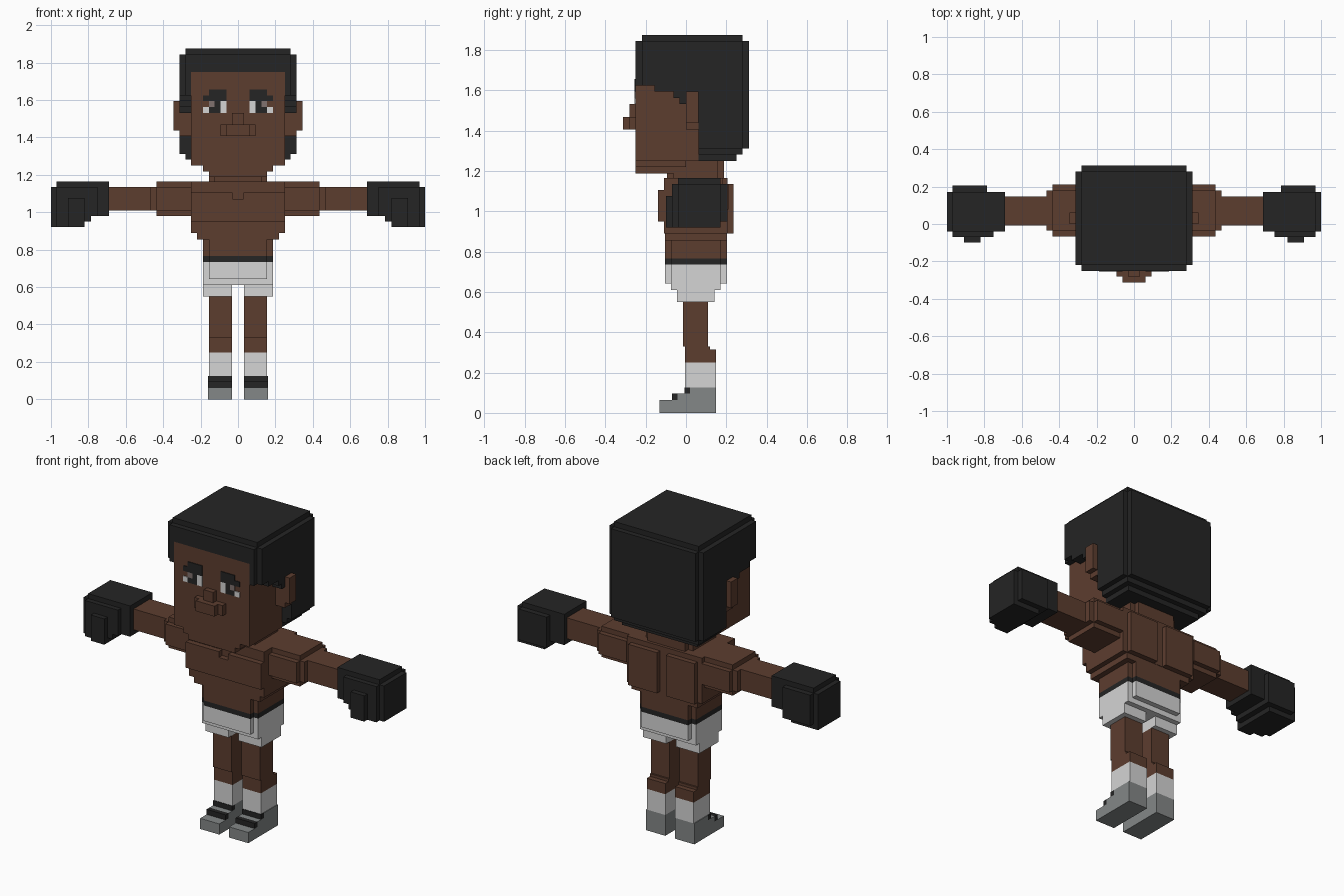
import bpy, bmesh

U = 1 / 32  # one voxel


def material(name, rgb):
    m = bpy.data.materials.new(name)
    m.diffuse_color = (*rgb, 1)
    return m


SKIN = material("brown skin", (0.108, 0.047, 0.028))
BLACK = material("black", (0.018, 0.018, 0.018))
WHITE = material("off white", (0.66, 0.66, 0.66))
GREY = material("shoe grey", (0.23, 0.245, 0.245))
IRIS = material("iris grey", (0.22, 0.17, 0.16))


def blocks(name, mat, boxes, mirror=False, scale=1.0):
    """One object made of boxes (x0, x1, y0, y1, z0, z1), optionally mirrored in x."""
    bm = bmesh.new()
    for x0, x1, y0, y1, z0, z1 in boxes:
        for s in ((1, -1) if mirror else (1,)):
            vs = bmesh.ops.create_cube(bm, size=1)["verts"]
            for v in vs:
                v.co = (s * (x1 if v.co.x * s > 0 else x0) * scale,
                        (y1 if v.co.y > 0 else y0) * scale,
                        (z1 if v.co.z > 0 else z0) * scale)
    me = bpy.data.meshes.new(name)
    bm.to_mesh(me)
    bm.free()
    me.materials.append(mat)
    ob = bpy.data.objects.new(name, me)
    bpy.context.collection.objects.link(ob)
    return ob


def wide(w, *rest):
    """Box centred on x = 0 with half width w."""
    return (-w, w, *rest)


# Head, in voxel units
blocks("face", SKIN, [wide(8, -8, 2, 40, 56), wide(6, -8, 0, 39, 40),
                      wide(5, -8, -2, 38, 39)], scale=U)
blocks("nose_and_mouth", SKIN, [wide(1, -9, -8, 47, 49), wide(3, -9, -8, 45, 47),
                                wide(2, -10, -9, 45, 47)], scale=U)
blocks("ear", SKIN, [(8, 10, 0, 2, 45, 51), (10, 11, 0, 2, 46, 51)], True, U)
blocks("neck", SKIN, [wide(5, -2, 5, 36, 40), wide(4, -3, 6, 36, 40)], scale=U)

# Hair: cap, back of head and stepped sides
blocks("hair_cap", BLACK, [wide(9, -7, 9, 59, 60), wide(9, -8, 10, 56, 59),
                           wide(10, -7, 9, 56, 59)], scale=U)
blocks("hair_back", BLACK, [wide(9, 2, 10, 42, 56), wide(10, 2, 9, 42, 56),
                            wide(9, 2, 9, 41, 42), wide(8, 2, 8, 40, 41)], scale=U)
blocks("hair_side", BLACK, [(8, 9, -8, -7, 52, 56), (8, 10, -7, -5, 52, 56),
                            (8, 10, -5, -2, 51, 56), (8, 10, -2, -1, 50, 56),
                            (8, 10, -1, 0, 49, 56), (8, 10, 0, 2, 51, 56)], True, U)


# Eyes: thin plates on the face, (x0, x1, z0, z1)
def eye(name, mat, cells):
    blocks(name, mat, [(a, b, -8.15, -8, c, d) for a, b, c, d in cells], True, U)


eye("brow_and_pupil", BLACK, [(2, 5, 52, 53), (2, 6, 51, 52), (3, 4, 49, 51)])
eye("eye_white", WHITE, [(2, 3, 49, 51), (5, 6, 49, 50)])
eye("iris", IRIS, [(4, 5, 50, 51)])
eye("lower_iris", BLACK, [(4, 5, 49, 50)])

# Torso
blocks("chest", SKIN, [wide(.25, -.108, .205, .89, 1.165),
                       wide(.22, -.105, .203, .855, .89),
                       wide(.187, -.075, .172, .765, .855),
                       wide(.156, -.105, .203, .765, .855)])
blocks("pectoral", SKIN, [(.03, .25, -.14, -.108, .95, 1.105),
                          (0, .03, -.14, -.108, .95, 1.07)], True)
blocks("back_muscle", SKIN, [(.03, .22, .205, .235, .89, 1.135)], True)

# Arms and gloves
blocks("shoulder", SKIN, [(.25, .437, -.035, .18, .98, 1.165),
                          (.25, .437, -.066, .21, 1.01, 1.135),
                          (.437, .468, -.035, .18, 1.01, 1.135)], True)
blocks("arm", SKIN, [(.468, .69, -.008, .148, 1.01, 1.135)], True)
blocks("glove", BLACK, [(.69, 1, -.04, .172, .98, 1.135),
                        (.69, .97, -.04, .172, .98, 1.165),
                        (.785, .97, .172, .205, .95, 1.135),
                        (.75, .97, -.07, -.04, .98, 1.135),
                        (.785, .97, -.07, .172, .95, .98),
                        (.82, 1, -.04, .172, .92, .98),
                        (.82, .97, -.07, .172, .92, .95),
                        (.82, .91, -.1, -.07, .92, 1.075)], True)

# Belt and shorts
blocks("belt", BLACK, [wide(.187, -.075, .172, .735, .765),
                       wide(.156, -.105, .203, .735, .765)])
blocks("shorts", WHITE, [wide(.187, -.075, .172, .61, .735),
                         wide(.156, -.105, .203, .642, .735)])
blocks("shorts_leg", WHITE, [(.033, .187, -.044, .141, .55, .61)], True)

# Legs, socks and shoes
blocks("leg", SKIN, [(.033, .156, -.014, .11, .33, .55),
                     (.033, .156, -.005, .12, .25, .33),
                     (.033, .156, .1, .15, .25, .314)], True)
blocks("sock", WHITE, [(.033, .156, -.005, .15, .125, .25)], True)
blocks("shoe", GREY, [(.033, .16, -.131, .15, 0, .064),
                      (.033, .16, -.043, .15, .064, .095),
                      (.033, .16, .02, .15, .095, .125)], True)
blocks("shoe_lace", BLACK, [(.033, .16, -.07, -.043, .064, .095),
                            (.033, .16, -.008, .02, .095, .125)], True)
